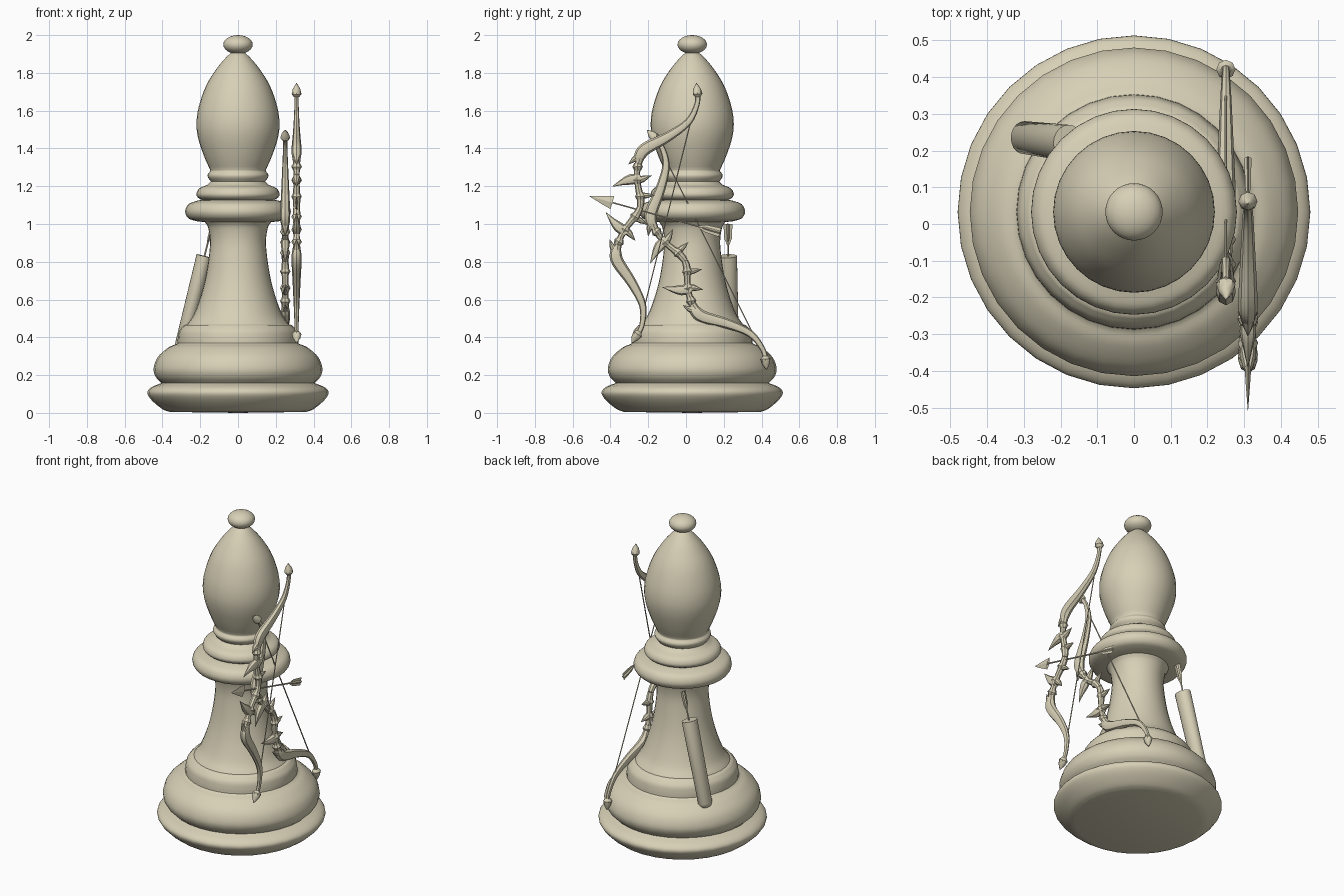
import bpy, bmesh, math
from mathutils import Vector

cube = bpy.data.objects.get("Cube")
if cube:
    bpy.data.objects.remove(cube)

ivory = bpy.data.materials.new("ivory")
ivory.use_nodes = True
colour = (0.68, 0.63, 0.47, 1)
ivory.diffuse_color = colour
ivory.node_tree.nodes["Principled BSDF"].inputs["Base Color"].default_value = colour

CENTRE_Y = 0.033


def finish(name, bm, angle=40):
    bmesh.ops.remove_doubles(bm, verts=bm.verts, dist=0.0002)
    bmesh.ops.recalc_face_normals(bm, faces=bm.faces)
    mesh = bpy.data.meshes.new(name)
    bm.to_mesh(mesh)
    bm.free()
    mesh.materials.append(ivory)
    obj = bpy.data.objects.new(name, mesh)
    bpy.context.collection.objects.link(obj)
    bpy.ops.object.select_all(action='DESELECT')
    obj.select_set(True)
    bpy.context.view_layer.objects.active = obj
    bpy.ops.object.shade_smooth_by_angle(angle=math.radians(angle))
    return obj


def smooth(points, steps=4):
    """Catmull-Rom curve through the points."""
    p = [Vector(q) for q in points]
    p = [2 * p[0] - p[1]] + p + [2 * p[-1] - p[-2]]
    out = []
    for a, b, c, d in zip(p, p[1:], p[2:], p[3:]):
        for i in range(steps):
            t = i / steps
            out.append(0.5 * (2 * b + (c - a) * t + (2 * a - 5 * b + 4 * c - d) * t ** 2
                              + (3 * b - a - 3 * c + d) * t ** 3))
    return out + [p[-2]]


def lathe(name, profile, segments=32):
    bm = bmesh.new()
    verts = [bm.verts.new((max(r, 0), CENTRE_Y, z)) for r, z in profile]
    edges = [bm.edges.new(pair) for pair in zip(verts, verts[1:])]
    bmesh.ops.spin(bm, geom=verts + edges, cent=(0, CENTRE_Y, 0), axis=(0, 0, 1),
                   angle=math.tau, steps=segments)
    return finish(name, bm)


def add_tube(bm, path, radii, sides=8, flat=1.0):
    """Sweep an ellipse along a path; flat squeezes it sideways."""
    path = [Vector(p) for p in path]
    rings = []
    for i, (p, r) in enumerate(zip(path, radii)):
        t = (path[min(i + 1, len(path) - 1)] - path[max(i - 1, 0)]).normalized()
        b = t.cross(Vector((1, 0, 0))).normalized()
        a = b.cross(t)
        r = max(r, 0.0005)
        rings.append([bm.verts.new(p + r * (flat * math.cos(k) * a + math.sin(k) * b))
                      for k in (math.tau * j / sides for j in range(sides))])
    for low, high in zip(rings, rings[1:]):
        for j in range(sides):
            k = (j + 1) % sides
            bm.faces.new((low[j], low[k], high[k], high[j]))
    bm.faces.new(rings[0][::-1])
    bm.faces.new(rings[-1])


# Turned body, one curve per moulding
foot = [(0.36, 0.005), (0.40, 0.02), (0.455, 0.065), (0.48, 0.105), (0.46, 0.135), (0.405, 0.158)]
belly = [(0.405, 0.158), (0.435, 0.19), (0.447, 0.235), (0.425, 0.295), (0.37, 0.345), (0.325, 0.365)]
step = [(0.32, 0.37), (0.318, 0.40), (0.31, 0.435), (0.285, 0.465)]
stem = [(0.27, 0.468), (0.235, 0.52), (0.20, 0.61), (0.173, 0.71), (0.155, 0.82),
        (0.148, 0.91), (0.158, 0.98), (0.175, 1.01)]
collar = [(0.22, 1.015), (0.262, 1.03), (0.28, 1.065), (0.262, 1.105), (0.21, 1.125)]
upper_collar = [(0.19, 1.127), (0.212, 1.14), (0.22, 1.16), (0.205, 1.188), (0.16, 1.208)]
neck_ring = [(0.143, 1.225), (0.158, 1.245), (0.16, 1.262), (0.147, 1.28)]
head = [(0.147, 1.285), (0.18, 1.36), (0.21, 1.45), (0.22, 1.53), (0.208, 1.62),
        (0.17, 1.73), (0.115, 1.82), (0.065, 1.88), (0.038, 1.905)]
profile = [(0, 0)]
for section in (foot, belly, step, stem, collar, upper_collar, neck_ring, head):
    profile += [tuple(p) for p in smooth(section)]
lathe("bishop_body", profile + [(0, 1.91)])
lathe("finial", [(0.078 * math.sin(math.pi * i / 12), 1.95 - 0.05 * math.cos(math.pi * i / 12))
                 for i in range(13)])


def bow(name, x, bottom, top):
    """Thorned bow strung between two tips in a plane of constant x."""
    low, high = Vector((x, *bottom)), Vector((x, *top))
    mid, up = (low + high) / 2, (high - low).normalized()
    out = up.cross(Vector((-1, 0, 0)))
    if out.y > 0:
        out = -out
    bm = bmesh.new()
    for s in (1, -1):
        def at(u, v):
            return mid + s * u * up + v * out

        def sweep(points, steps=1, flat=1.0):
            curve = smooth(points, steps)
            add_tube(bm, [at(u, v) for u, v, r in curve], [r for u, v, r in curve], flat=flat)

        # Grip and inner limb
        sweep([(0, 0.13, 0.017), (0.04, 0.138, 0.02), (0.13, 0.178, 0.016), (0.2, 0.195, 0.018),
               (0.27, 0.192, 0.022)], 3)
        # Outer limb and nock
        sweep([(0.225, 0.195, 0.018), (0.26, 0.198, 0.03), (0.31, 0.175, 0.033), (0.4, 0.075, 0.026),
               (0.5, -0.008, 0.019), (0.6, -0.03, 0.014), (0.665, -0.018, 0.014)], 4, 0.8)
        sweep([(0.64, -0.025, 0.014), (0.655, -0.02, 0.026), (0.68, -0.01, 0.02), (0.71, 0, 0.001)])
        # Collars along the limb
        for u, v in ((0.055, 0.143), (0.135, 0.18), (0.205, 0.195)):
            sweep([(u - 0.02, v - 0.006, 0.017), (u, v, 0.028), (u + 0.02, v + 0.006, 0.017)])
        # Thorns
        sweep([(0.15, 0.165, 0.024), (0.13, 0.215, 0.028), (0.105, 0.255, 0.016), (0.07, 0.3, 0.001)], 2, 0.8)
        sweep([(0.13, 0.185, 0.022), (0.15, 0.15, 0.017), (0.178, 0.112, 0.001)])
        sweep([(0.06, 0.14, 0.018), (0.07, 0.105, 0.013), (0.08, 0.07, 0.001)])
        sweep([(0.27, 0.19, 0.024), (0.235, 0.225, 0.014), (0.205, 0.245, 0.001)])
    # String
    add_tube(bm, [mid - 0.645 * up - 0.02 * out, mid + 0.645 * up - 0.02 * out], [0.0035] * 2, 6)
    finish(name, bm)


bow("front_bow", 0.31, (-0.288, 0.37), (0.055, 1.745))
bow("rear_bow", 0.25, (0.426, 0.23), (-0.205, 1.495))


def arrow(name, tail, tip, with_head=True):
    tail, tip = Vector(tail), Vector(tip)
    d = (tip - tail).normalized()
    bm = bmesh.new()
    add_tube(bm, [tail, tip - 0.1 * d], [0.0045] * 2, 6)
    if with_head:
        add_tube(bm, [tip - 0.1 * d, tip - 0.125 * d, tip - 0.07 * d, tip],
                 [0.006, 0.036, 0.022, 0.001], 4, 0.25)
    # Crossed feathers
    for flat in (0.12, 1):
        squeeze = [0.004, 0.024, 0.02, 0.004]
        spots = [tail + k * d for k in (0.02, 0, 0.08, 0.12)]
        add_tube(bm, spots, squeeze if flat < 1 else [r * 0.4 for r in squeeze], 4, flat)
    finish(name, bm, 25)


arrow("nocked_arrow", (0.31, 0.18, 0.955), (0.31, -0.51, 1.147))
arrow("quiver_arrow", (-0.135, 0.222, 1.0), (-0.21, 0.225, 0.7), False)

# Quiver leaning on the back of the stem
bm = bmesh.new()
top, bottom = Vector((-0.178, 0.22, 0.83)), Vector((-0.298, 0.235, 0.35))
axis = (top - bottom).normalized()
quiver_path = [bottom - 0.035 * axis, bottom - 0.022 * axis, bottom, top,
               top + 0.001 * axis, top - 0.03 * axis]
add_tube(bm, quiver_path[:4], [0.012, 0.034, 0.045, 0.05], 20, 0.85)
finish("quiver", bm, 50)
